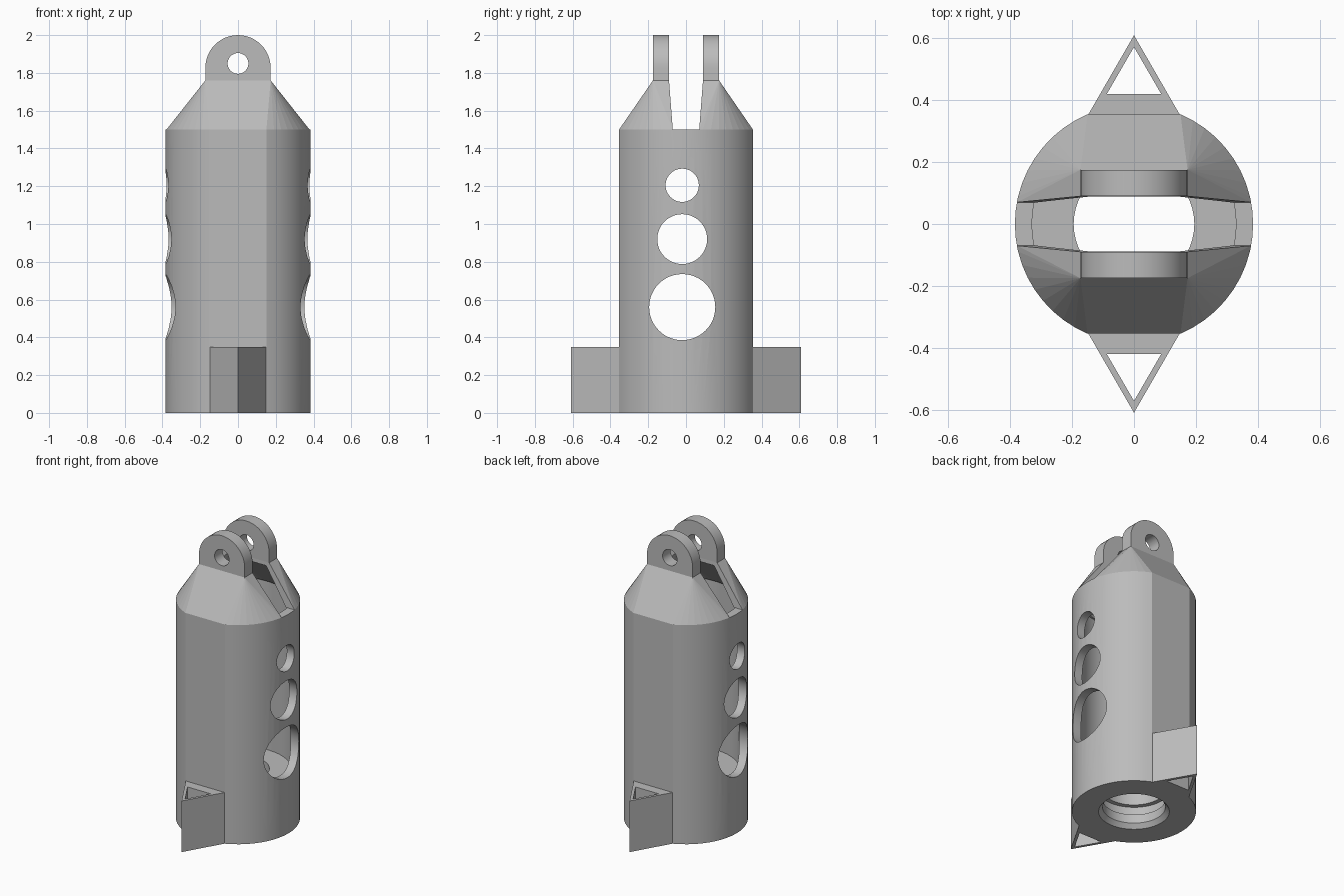
import bpy, bmesh, math

if "Cube" in bpy.data.objects:
    bpy.data.objects.remove(bpy.data.objects["Cube"], do_unlink=True)

grey = bpy.data.materials.new("plain_grey")
grey.use_nodes = True
grey.diffuse_color = (0.5, 0.5, 0.5, 1)
grey.node_tree.nodes["Principled BSDF"].inputs["Base Color"].default_value = (0.5, 0.5, 0.5, 1)


def finish(bm, name):
    bmesh.ops.recalc_face_normals(bm, faces=bm.faces)
    mesh = bpy.data.meshes.new(name)
    bm.to_mesh(mesh)
    bm.free()
    obj = bpy.data.objects.new(name, mesh)
    bpy.context.collection.objects.link(obj)
    mesh.materials.append(grey)
    return obj


def loft(name, rings):
    """Closed solid through rings that have equal point counts."""
    bm = bmesh.new()
    loops = [[bm.verts.new(p) for p in ring] for ring in rings]
    n = len(loops[0])
    for a, b in zip(loops, loops[1:]):
        for i in range(n):
            j = (i + 1) % n
            bm.faces.new((a[i], a[j], b[j], b[i]))
    bm.faces.new(loops[0][::-1])
    bm.faces.new(loops[-1])
    return finish(bm, name)


def hull(name, points):
    bm = bmesh.new()
    for p in points:
        bm.verts.new(p)
    res = bmesh.ops.convex_hull(bm, input=bm.verts)
    junk = {v for v in res["geom_interior"] if isinstance(v, bmesh.types.BMVert)}
    bmesh.ops.delete(bm, geom=list(junk), context="VERTS")
    bmesh.ops.dissolve_limit(bm, angle_limit=0.01, verts=bm.verts, edges=bm.edges)
    return finish(bm, name)


def circle(r, n=48):
    return [(r * math.cos(2 * math.pi * i / n), r * math.sin(2 * math.pi * i / n)) for i in range(n)]


def cut(obj, cutters):
    bpy.context.view_layer.objects.active = obj
    for c in cutters:
        c.hide_render = True
        mod = obj.modifiers.new("cut", "BOOLEAN")
        mod.operation, mod.solver, mod.object = "DIFFERENCE", "EXACT", c
        bpy.ops.object.modifier_apply(modifier=mod.name)
        bpy.data.objects.remove(c, do_unlink=True)


def smooth(obj, degrees=25):
    bpy.ops.object.select_all(action="DESELECT")
    obj.select_set(True)
    bpy.context.view_layer.objects.active = obj
    bpy.ops.object.shade_smooth_by_angle(angle=math.radians(degrees))


# Round body with narrow flats at front and back
R, TOP, LUG_Z = 0.385, 1.5, 1.76
arc = [math.radians(-67 + 134 * i / 20) for i in range(21)]
outline = [(R * math.cos(a), R * math.sin(a)) for a in arc]
outline += [(-x, -y) for x, y in outline]
body = loft("body", [[(x, y, z) for x, y in outline] for z in (0, TOP)])

# Stepped bore: chamfered entry, ring groove, wide chamber
bore_profile = [(0.225, -0.01), (0.22, 0), (0.195, 0.03), (0.195, 0.09), (0.225, 0.09),
                (0.225, 0.16), (0.195, 0.16), (0.195, 0.34), (0.33, 0.34), (0.33, 1.6)]
cutters = [loft("bore_cutter", [[(x, y, z) for x, y in circle(r)] for r, z in bore_profile])]

# Three side holes running right through
for z, r in ((0.56, 0.175), (0.92, 0.132), (1.205, 0.088)):
    cutters.append(loft("side_hole_cutter",
                        [[(x, y - 0.02, z + h) for y, h in circle(r)] for x in (-0.6, 0.6)]))
cut(body, cutters)
smooth(body)

for side, label in ((-1, "front"), (1, "back")):
    # Hollow shoulder from the round rim to the lug foot
    rim_x = math.sqrt(R * R - 0.07 ** 2)
    points = [(x, y, TOP) for x, y in outline if y * side > 0.075]
    points += [(sx * rim_x, side * 0.07, TOP) for sx in (-1, 1)]
    points += [(sx * 0.173, side * y, LUG_Z) for sx in (-1, 1) for y in (0.09, 0.175)]
    shoulder = hull(label + "_shoulder", points)
    inner = [(x, y, TOP - 0.02) for x, y in circle(0.335)]
    inner += [(sx * 0.15, sy * 0.1, 1.735) for sx in (-1, 1) for sy in (-1, 1)]
    cut(shoulder, [hull("shoulder_cutter", inner)])

    # Rounded lug with a pin hole
    shape = [(-0.173, LUG_Z), (0.173, LUG_Z)]
    shape += [(0.173 * math.cos(math.pi * i / 24), 1.827 + 0.173 * math.sin(math.pi * i / 24))
              for i in range(25)]
    lug = loft(label + "_lug", [[(x, side * y, z) for x, z in shape] for y in (0.09, 0.175)])
    cut(lug, [loft("pin_cutter", [[(x, side * y, 1.85 + h) for x, h in circle(0.055, 32)]
                                  for y in (0.05, 0.25)])])
    smooth(lug)

    # Hollow triangular fin at the foot
    def prism(name, tip, half, base, z0, z1):
        tri = [(0, side * tip), (-half, side * base), (half, side * base)]
        return loft(name, [[(x, y, z) for x, y in tri] for z in (z0, z1)])

    fin = prism(label + "_fin", 0.61, 0.15, 0.35, 0, 0.35)
    cut(fin, [prism("fin_cutter", 0.572, 0.088, 0.42, -0.1, 0.5)])
